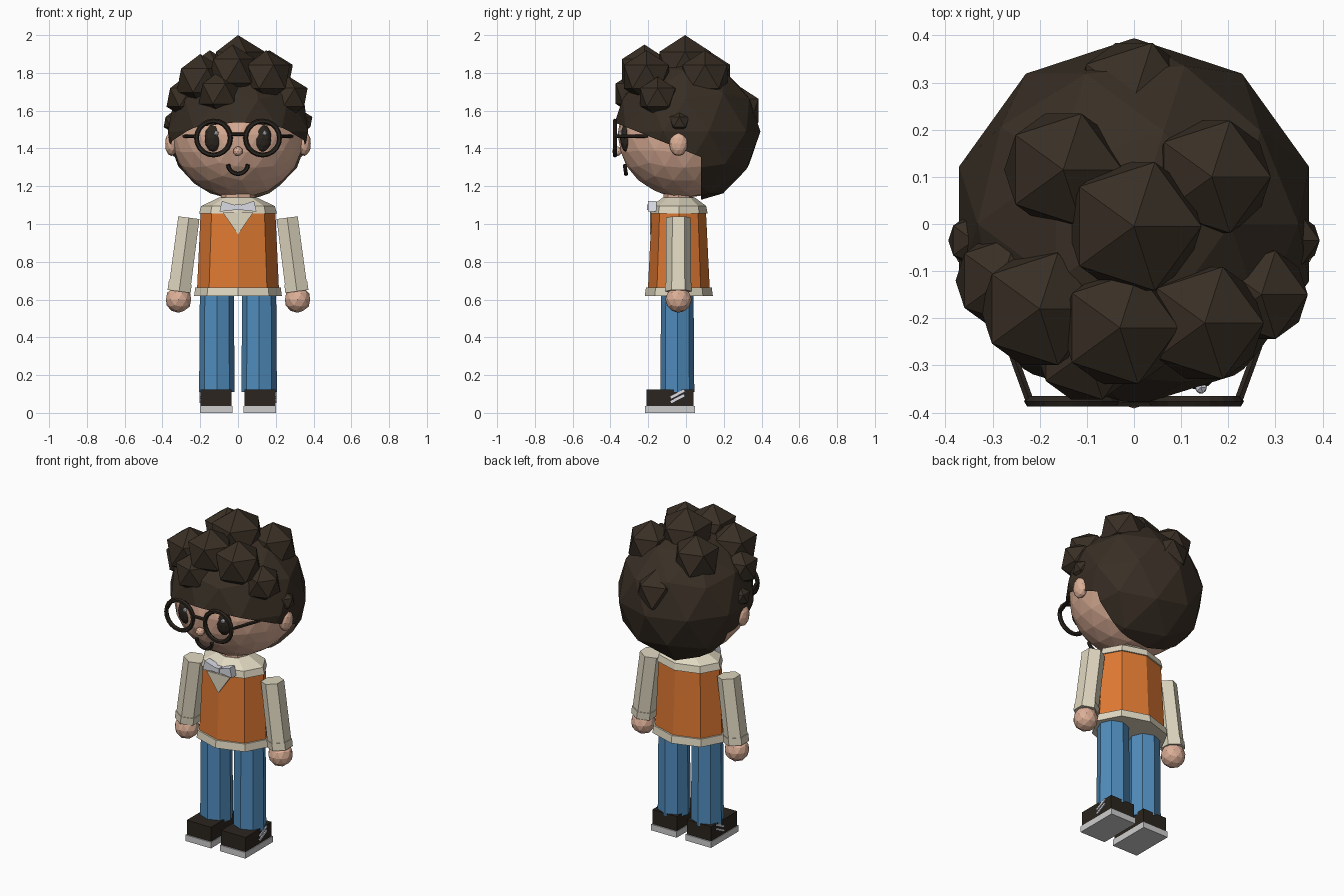
import bpy, bmesh, math
from mathutils import Vector, Matrix

if "Cube" in bpy.data.objects:
    bpy.data.objects.remove(bpy.data.objects["Cube"], do_unlink=True)


def material(name, r, g, b):
    m = bpy.data.materials.new(name)
    m.use_nodes = True
    m.diffuse_color = (r, g, b, 1)
    bsdf = next(n for n in m.node_tree.nodes if n.type == "BSDF_PRINCIPLED")
    bsdf.inputs["Base Color"].default_value = (r, g, b, 1)
    return m


SKIN = material("skin", 0.72, 0.43, 0.31)
HAIR = material("dark brown hair", 0.04, 0.028, 0.018)
BLACK = material("soft black", 0.024, 0.018, 0.013)
ORANGE = material("orange knit", 0.73, 0.19, 0.032)
CREAM = material("cream cloth", 0.74, 0.68, 0.53)
DENIM = material("blue denim", 0.08, 0.26, 0.5)
SOLE = material("light grey rubber", 0.62, 0.62, 0.62)
WHITE = material("bluish white", 0.7, 0.71, 0.78)


def finish(name, bm, mat, loc=(0, 0, 0), rot=(0, 0, 0)):
    bmesh.ops.recalc_face_normals(bm, faces=bm.faces[:])
    mesh = bpy.data.meshes.new(name)
    bm.to_mesh(mesh)
    bm.free()
    mesh.materials.append(mat)
    ob = bpy.data.objects.new(name, mesh)
    ob.location, ob.rotation_euler = loc, rot
    bpy.context.collection.objects.link(ob)
    return ob


def ball(name, mat, loc, size, subdiv=2, rot=(0, 0, 0)):
    bm = bmesh.new()
    bmesh.ops.create_icosphere(bm, subdivisions=subdiv, radius=1)
    size = size if isinstance(size, tuple) else (size,) * 3
    bmesh.ops.scale(bm, vec=size, verts=bm.verts)
    return finish(name, bm, mat, loc, rot)


def box(name, mat, loc, size, rot=(0, 0, 0)):
    bm = bmesh.new()
    bmesh.ops.create_cube(bm, size=1)
    bmesh.ops.scale(bm, vec=size, verts=bm.verts)
    return finish(name, bm, mat, loc, rot)


def loft(name, mat, sides, rings, loc=(0, 0, 0), rot=(0, 0, 0)):
    """Stack of elliptical rings (z, rx, ry), capped at both ends."""
    bm = bmesh.new()
    loops = []
    for z, rx, ry in rings:
        angles = [math.tau * i / sides for i in range(sides)]
        loops.append([bm.verts.new((rx * math.sin(a), ry * math.cos(a), z)) for a in angles])
    for low, high in zip(loops, loops[1:]):
        for i in range(sides):
            j = (i + 1) % sides
            bm.faces.new((low[i], low[j], high[j], high[i]))
    bm.faces.new(loops[0])
    bm.faces.new(loops[-1])
    return finish(name, bm, mat, loc, rot)


def slab(name, mat, outline, y0, y1):
    """Prism from an (x, z) outline between two depths."""
    bm = bmesh.new()
    front = [bm.verts.new((x, y0, z)) for x, z in outline]
    back = [bm.verts.new((x, y1, z)) for x, z in outline]
    bm.faces.new(front)
    bm.faces.new(back)
    for i in range(len(outline)):
        j = (i + 1) % len(outline)
        bm.faces.new((front[i], front[j], back[j], back[i]))
    return finish(name, bm, mat)


def tube(name, mat, points, radius, sides=6, closed=False):
    """Round bar swept along a path that stays roughly in front of the face."""
    bm = bmesh.new()
    pts = [Vector(p) for p in points]
    n = len(pts)
    loops = []
    for i, p in enumerate(pts):
        before = pts[i - 1] if closed or i else p
        after = pts[(i + 1) % n] if closed or i < n - 1 else p
        turn = (after - before).to_track_quat("Z", "Y").to_matrix()
        ring = [turn @ Vector((radius * math.cos(math.tau * k / sides),
                               radius * math.sin(math.tau * k / sides), 0)) for k in range(sides)]
        # order each ring around the same reference so that strips do not twist
        tangent = (after - before).normalized()
        u = tangent.cross(Vector((0, 1, 0))).normalized()
        if u.length < 0.5:
            u = Vector((1, 0, 0))
        ring = [Matrix.Rotation(math.tau * k / sides, 3, tangent) @ u * radius for k in range(sides)]
        loops.append([bm.verts.new(p + v) for v in ring])
    for i in range(n if closed else n - 1):
        a, b = loops[i], loops[(i + 1) % n]
        for k in range(sides):
            m = (k + 1) % sides
            bm.faces.new((a[k], a[m], b[m], b[k]))
    if not closed:
        bm.faces.new(loops[0])
        bm.faces.new(loops[-1])
    return finish(name, bm, mat)


# Head and neck
ball("head", SKIN, (0, -0.01, 1.475), (0.352, 0.352, 0.337), 3)
loft("neck", SKIN, 8, [(1.08, 0.09, 0.08), (1.2, 0.09, 0.08)], (0, -0.04, 0))

# Hair cap, cut along a sloping hairline and behind the ears
bm = bmesh.new()
bmesh.ops.create_icosphere(bm, subdivisions=2, radius=1)
bmesh.ops.transform(bm, verts=bm.verts, matrix=Matrix.Translation((0, 0, 1.49))
                    @ Matrix.Diagonal((0.39, 0.394, 0.385, 1)))
for point, normal in (((0, 0, 1.386), (0, 0.4, 1)), ((0, 0.08, 0), (0, 1, 0))):
    bmesh.ops.bisect_plane(bm, geom=bm.verts[:] + bm.edges[:] + bm.faces[:],
                           plane_co=point, plane_no=normal)
face_gap = [f for f in bm.faces if f.calc_center_median().y < 0.08
            and f.calc_center_median().z < 1.386 - 0.4 * f.calc_center_median().y]
bmesh.ops.delete(bm, geom=face_gap, context="FACES")
finish("hair_cap", bm, HAIR)

# Hair clumps: x, y, z, radius
clumps = [
    (0, -0.005, 1.84, 0.16), (-0.15, 0.115, 1.78, 0.14), (0.165, 0.1, 1.78, 0.14),
    (-0.2, -0.18, 1.76, 0.14), (0.15, -0.21, 1.78, 0.14), (-0.03, -0.22, 1.81, 0.14),
    (-0.1, -0.27, 1.69, 0.12), (0.27, -0.15, 1.67, 0.11), (-0.28, -0.12, 1.67, 0.11),
    (0, 0.265, 1.6, 0.14)]
for i, (x, y, z, r) in enumerate(clumps):
    ball(f"hair_clump_{i + 1}", HAIR, (x, y, z), r, 1)

# Face centre
ball("nose", SKIN, (0, -0.365, 1.385), 0.026)
smile = [math.pi * (1 + i / 10) for i in range(11)]
tube("smile", BLACK, [(0.052 * math.cos(a), -0.325 + 0.025 * -math.sin(a) * 0.3,
                       1.315 + 0.05 * math.sin(a)) for a in smile], 0.011)
tube("glasses_bridge", BLACK, [(-0.045, -0.378, 1.475), (0.045, -0.378, 1.475)], 0.01)

# Torso: vest, hem, shirt yoke, neckline and bow tie
loft("vest", ORANGE, 8, [(0.65, 0.217, 0.164), (1.06, 0.198, 0.144)], (0, -0.038, 0))
loft("vest_hem", CREAM, 8, [(0.62, 0.232, 0.18), (0.665, 0.226, 0.174)], (0, -0.038, 0))
loft("shirt_yoke", CREAM, 8, [(1.055, 0.206, 0.153), (1.095, 0.195, 0.145),
                              (1.14, 0.1, 0.085)], (0, -0.038, 0))
slab("shirt_neckline", CREAM, [(-0.08, 1.06), (0.08, 1.06), (0, 0.945)], -0.191, -0.182)
box("bow_knot", WHITE, (0, -0.188, 1.088), (0.03, 0.035, 0.03))

for s, side in ((1, "left"), (-1, "right")):
    # Ear with a small tuft above it
    ball(f"{side}_ear", SKIN, (s * 0.352, -0.04, 1.425), (0.035, 0.05, 0.065))
    ball(f"{side}_ear_tuft", HAIR, (s * 0.34, -0.035, 1.54), 0.06, 1)

    # Eye, glint and glasses
    ball(f"{side}_eye", BLACK, (s * 0.128, -0.315, 1.455), (0.05, 0.035, 0.075))
    ball(f"{side}_eye_glint", WHITE, (s * 0.128 + 0.014, -0.347, 1.48), 0.014, 1)
    ring = [math.tau * i / 20 for i in range(20)]
    tube(f"{side}_glasses_rim", BLACK, [(s * 0.13 + 0.09 * math.cos(a), -0.376,
                                         1.455 + 0.09 * math.sin(a)) for a in ring],
         0.013, closed=True)
    tube(f"{side}_glasses_temple", BLACK, [(s * 0.22, -0.378, 1.465),
                                           (s * 0.285, -0.2, 1.465)], 0.01)

    # Bow tie wing
    slab(f"{side}_bow_wing", WHITE, [(s * 0.01, 1.098), (s * 0.085, 1.122),
                                     (s * 0.098, 1.065), (s * 0.01, 1.075)], -0.2, -0.155)

    # Arm, cuff and hand
    tilt = (0, math.radians(-7.5 * s), 0)
    loft(f"{side}_sleeve", CREAM, 6, [(-0.19, 0.067, 0.067), (0.19, 0.065, 0.065)],
         (s * 0.285, -0.04, 0.845), tilt)
    loft(f"{side}_cuff", CREAM, 6, [(-0.022, 0.071, 0.071), (0.022, 0.071, 0.071)],
         (s * 0.309, -0.04, 0.665), tilt)
    ball(f"{side}_hand", SKIN, (s * 0.315, -0.04, 0.6), 0.07)

    # Leg and shoe with two side stripes
    loft(f"{side}_leg", DENIM, 8, [(0.11, 0.094, 0.09), (0.64, 0.09, 0.086)],
         (s * 0.112, -0.046, 0))
    box(f"{side}_sole", SOLE, (s * 0.116, -0.085, 0.0185), (0.172, 0.265, 0.037))
    box(f"{side}_shoe", BLACK, (s * 0.116, -0.085, 0.08), (0.164, 0.25, 0.09))
    for z in (0.1, 0.075):
        box(f"{side}_shoe_stripe", WHITE, (s * 0.2, -0.045, z), (0.008, 0.08, 0.013),
            (math.radians(27), 0, 0))
